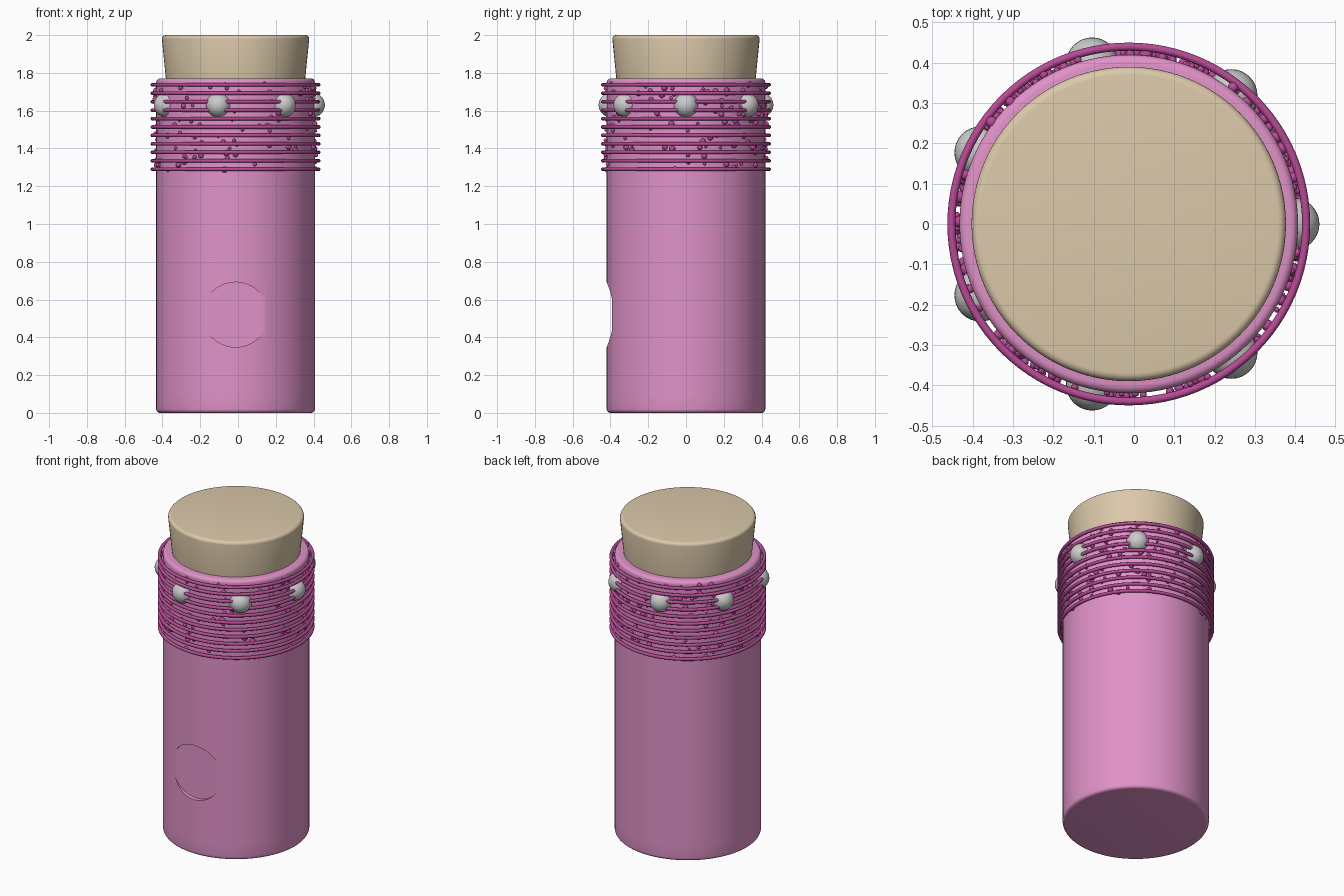
import bpy, bmesh, math, random
from mathutils import Matrix, Vector

if "Cube" in bpy.data.objects:
    bpy.data.objects.remove(bpy.data.objects["Cube"])

random.seed(7)
CX = -0.013


def material(name, rgb):
    m = bpy.data.materials.new(name)
    m.diffuse_color = (*rgb, 1)
    m.use_nodes = True
    m.node_tree.nodes["Principled BSDF"].inputs["Base Color"].default_value = m.diffuse_color
    return m


PINK = material("pink_glaze", (0.75, 0.29, 0.58))
MAGENTA = material("magenta_trim", (0.48, 0.07, 0.31))
CORK = material("cork", (0.71, 0.58, 0.40))


def make(name, bm, mat=None):
    mesh = bpy.data.meshes.new(name)
    bmesh.ops.recalc_face_normals(bm, faces=bm.faces)
    bm.to_mesh(mesh)
    bm.free()
    ob = bpy.data.objects.new(name, mesh)
    bpy.context.collection.objects.link(ob)
    if mat:
        mesh.materials.append(mat)
    return ob


def smooth(ob, angle=35):
    bpy.ops.object.select_all(action='DESELECT')
    bpy.context.view_layer.objects.active = ob
    ob.select_set(True)
    bpy.ops.object.shade_smooth_by_angle(angle=math.radians(angle))


def lathe(name, profile, mat, n=96):
    """Closed solid of revolution from (radius, height) points."""
    bm = bmesh.new()
    rings = [[bm.verts.new((CX + r * math.cos(2 * math.pi * i / n),
                            r * math.sin(2 * math.pi * i / n), z))
              for i in range(n)] for r, z in profile]
    for a, b in zip(rings, rings[1:]):
        for i in range(n):
            j = (i + 1) % n
            bm.faces.new((a[i], a[j], b[j], b[i]))
    bm.faces.new(rings[0][::-1])
    bm.faces.new(rings[-1])
    return make(name, bm, mat)


def around(angle, radius, z):
    return Vector((CX + radius * math.cos(angle), radius * math.sin(angle), z))


# Bottle body with rounded base and shoulder
R, H, F = 0.42, 1.77, 0.02
arc = [i * math.pi / 10 for i in range(6)]
base = [(R - F + F * math.sin(a), F - F * math.cos(a)) for a in arc]
top = [(R - F + F * math.cos(a), H - F + F * math.sin(a)) for a in arc]
walls = [(R, 0.1 + 0.1 * i) for i in range(17)]
body = lathe("bottle_body", base + walls + top, PINK)

# Shallow round badge recess on the front
bm = bmesh.new()
bmesh.ops.create_cone(bm, cap_ends=True, segments=64, radius1=0.172, radius2=0.172, depth=0.2,
                      matrix=Matrix.Translation((CX, -0.492, 0.52)) @ Matrix.Rotation(math.pi / 2, 4, 'X'))
cutter = make("badge_cutter", bm)
cutter.hide_render = True
mod = body.modifiers.new("badge_recess", 'BOOLEAN')
mod.operation, mod.object, mod.solver = 'DIFFERENCE', cutter, 'EXACT'
bpy.context.view_layer.objects.active = body
bpy.ops.object.modifier_apply(modifier=mod.name)
bpy.data.objects.remove(cutter)
smooth(body)

# Tapered cork stopper with softened top edge
cork_top = [(0.37 + 0.02 * math.cos(a), 1.98 + 0.02 * math.sin(a)) for a in arc]
smooth(lathe("cork_stopper", [(0.368, 1.76)] + cork_top, CORK))

# Stacked cord rings round the neck
for k in range(11):
    bpy.ops.mesh.primitive_torus_add(location=(CX, 0, 1.29 + k * 0.0447), major_radius=0.44,
                                     minor_radius=0.01, major_segments=96, minor_segments=10)
    ring = bpy.context.object
    ring.name = f"cord_ring_{k + 1}"
    ring.data.materials.append(MAGENTA)
    smooth(ring, 60)

# Small beads scattered between the rings
bm = bmesh.new()
for _ in range(260):
    p = around(random.uniform(0, 2 * math.pi), random.uniform(0.418, 0.428), random.uniform(1.285, 1.75))
    bmesh.ops.create_icosphere(bm, subdivisions=2, radius=random.uniform(0.007, 0.017),
                               matrix=Matrix.Translation(p))
smooth(make("scattered_beads", bm, MAGENTA), 60)

# Seven pearls round the collar
for k in range(7):
    bm = bmesh.new()
    bmesh.ops.create_uvsphere(bm, u_segments=32, v_segments=16, radius=0.065,
                              matrix=Matrix.Translation(around(k * 2 * math.pi / 7, 0.408, 1.63)))
    smooth(make(f"pearl_{k + 1}", bm), 60)
